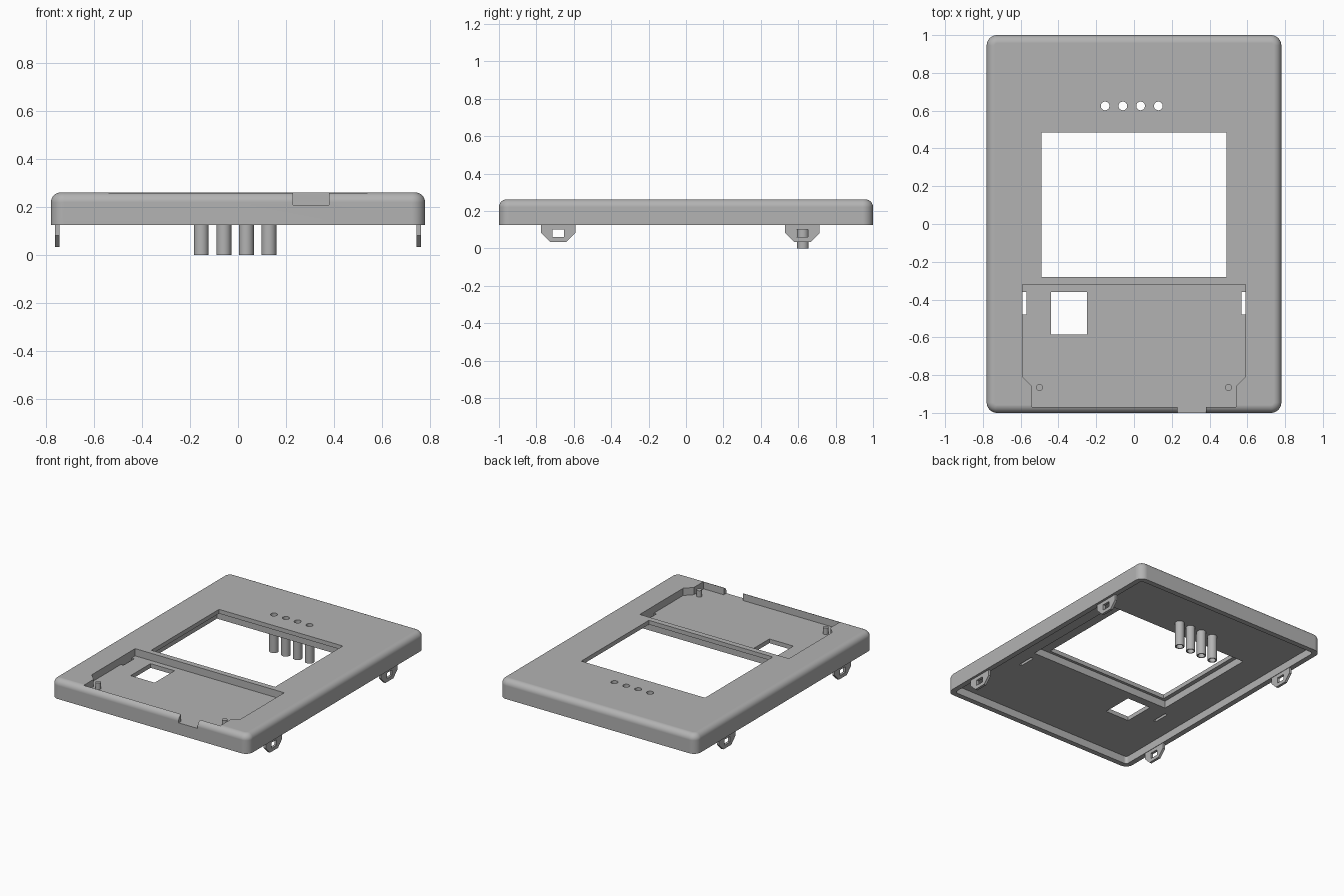
import bpy, bmesh, math

if "Cube" in bpy.data.objects:
    bpy.data.objects.remove(bpy.data.objects["Cube"])

grey = bpy.data.materials.new("plain grey plastic")
grey.use_nodes = True
colour = (0.45, 0.45, 0.45, 1)
grey.diffuse_color = colour
grey.node_tree.nodes["Principled BSDF"].inputs["Base Color"].default_value = colour

TOP, RIM, CEILING, FLOOR = 0.262, 0.125, 0.18, 0.21


def loft(name, rings):
    """Solid skinned through matching rings of points."""
    bm = bmesh.new()
    loops = [[bm.verts.new(p) for p in ring] for ring in rings]
    n = len(loops[0])
    for a, b in zip(loops, loops[1:]):
        for i in range(n):
            j = (i + 1) % n
            bm.faces.new((a[i], a[j], b[j], b[i]))
    bm.faces.new(loops[0][::-1])
    bm.faces.new(loops[-1])
    bmesh.ops.recalc_face_normals(bm, faces=bm.faces)
    mesh = bpy.data.meshes.new(name)
    bm.to_mesh(mesh)
    bm.free()
    mesh.materials.append(grey)
    ob = bpy.data.objects.new(name, mesh)
    bpy.context.collection.objects.link(ob)
    return ob


def prism(name, outline, z0, z1):
    return loft(name, [[(x, y, z) for x, y in outline] for z in (z0, z1)])


def box(name, x0, x1, y0, y1, z0, z1):
    return prism(name, [(x0, y0), (x1, y0), (x1, y1), (x0, y1)], z0, z1)


def cylinder(name, x, y, r, z0, z1, n=32):
    turns = [math.tau * i / n for i in range(n)]
    return prism(name, [(x + r * math.cos(t), y + r * math.sin(t)) for t in turns], z0, z1)


def rounded_rect(hx, hy, r, n=8):
    pts = []
    for q, (sx, sy) in enumerate(((1, 1), (-1, 1), (-1, -1), (1, -1))):
        for i in range(n + 1):
            t = math.pi / 2 * (q + i / n)
            pts.append((sx * (hx - r) + r * math.cos(t), sy * (hy - r) + r * math.sin(t)))
    return pts


def activate(ob):
    bpy.ops.object.select_all(action='DESELECT')
    ob.select_set(True)
    bpy.context.view_layer.objects.active = ob


def cut(ob, *cutters):
    for c in cutters:
        mod = ob.modifiers.new("cut", 'BOOLEAN')
        mod.operation, mod.solver, mod.object = 'DIFFERENCE', 'EXACT', c
        activate(ob)
        bpy.ops.object.modifier_apply(modifier=mod.name)
        bpy.data.objects.remove(c)


def smooth(ob):
    activate(ob)
    bpy.ops.object.shade_smooth_by_angle(angle=math.radians(30))
    mod = ob.modifiers.new("even shading", 'WEIGHTED_NORMAL')
    mod.keep_sharp = True


# Cover with rounded corners and a rounded top edge
fillet, corner = 0.042, 0.055
rings = [[(x, y, RIM) for x, y in rounded_rect(0.78, 1, corner)]]
for i in range(9):
    t = math.pi / 2 * i / 8
    d = fillet * (1 - math.cos(t))
    z = TOP - fillet + fillet * math.sin(t)
    rings.append([(x, y, z) for x, y in rounded_rect(0.78 - d, 1 - d, corner - d)])
cover = loft("cover", rings)

# Hollow underside, display window and display seat
cut(cover,
    prism("hollow", rounded_rect(0.742, 0.962, 0.02), 0, CEILING),
    box("window", -0.49, 0.49, -0.28, 0.485, 0, 1),
    box("display_seat", -0.52, 0.61, -0.3, 0.505, 0, 0.232))

# Sunken tray with front notch, square opening and side slots
half = [(0.54, -0.97), (0.54, -0.86), (0.59, -0.81), (0.59, -0.32)]
cut(cover,
    prism("tray", half + [(-x, y) for x, y in reversed(half)], FLOOR, 1),
    box("notch", 0.23, 0.38, -1.1, -0.95, FLOOR, 1),
    box("square_opening", -0.44, -0.25, -0.585, -0.36, 0, 1),
    box("left_slot", 0.57, 0.59, -0.48, -0.36, 0, 1),
    box("right_slot", -0.59, -0.57, -0.48, -0.36, 0, 1))

# Row of hollow light tubes
for i in range(4):
    x, y = -0.153 + 0.094 * i, 0.625
    cut(cover, cylinder("bore", x, y, 0.023, 0, 1))
    tube = cylinder("light_tube", x, y, 0.031, 0, CEILING + 0.01)
    cut(tube, cylinder("bore", x, y, 0.023, -1, 1))
    smooth(tube)
smooth(cover)

for side, s in (("left", 1), ("right", -1)):
    # Locating pegs in the tray
    smooth(cylinder(side + "_peg", s * 0.5, -0.865, 0.018, FLOOR - 0.01, 0.255))

    # Snap tabs with a rectangular catch hole
    for end, y in (("front", -0.683), ("back", 0.622)):
        profile = [(-0.093, 0.14), (-0.093, 0.083), (-0.045, 0.035),
                   (0.045, 0.035), (0.093, 0.083), (0.093, 0.14)]
        tab = loft(end + "_" + side + "_tab",
                   [[(s * x, y + u, z) for u, z in profile] for x in (0.745, 0.763)])
        cut(tab, box("catch_hole", s * 0.75 - 0.1, s * 0.75 + 0.1,
                     y - 0.03, y + 0.03, 0.06, 0.1))
